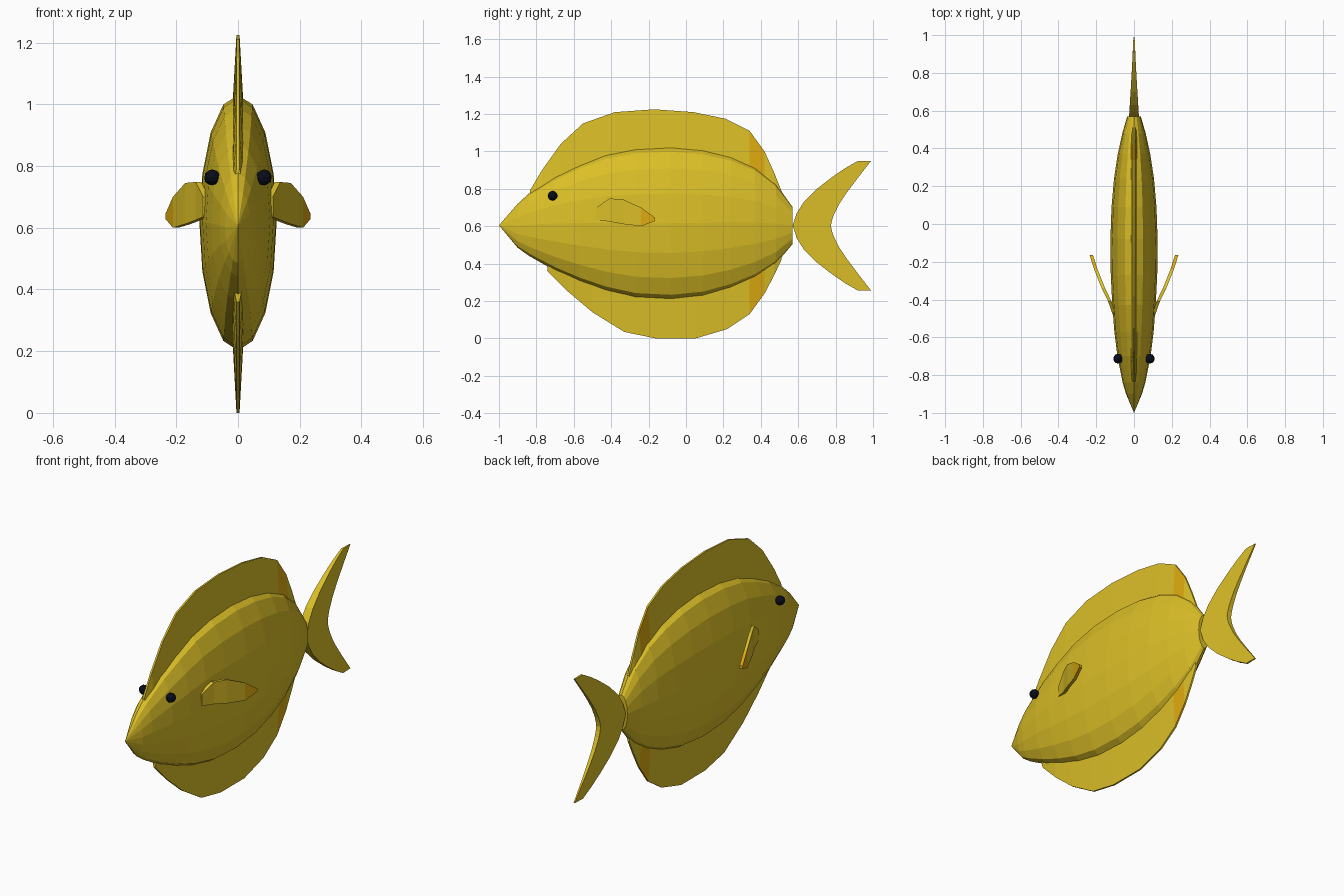
import bpy, bmesh, math

if "Cube" in bpy.data.objects:
    bpy.data.objects.remove(bpy.data.objects["Cube"])


def material(name, rgb):
    m = bpy.data.materials.new(name)
    m.diffuse_color = (*rgb, 1)
    m.use_nodes = True
    m.node_tree.nodes["Principled BSDF"].inputs["Base Color"].default_value = m.diffuse_color
    return m


yellow = material("golden_yellow", (0.71, 0.52, 0.020))
amber = material("amber", (0.73, 0.40, 0.005))
black = material("eye_black", (0.003, 0.004, 0.010))


def finish(name, bm, mats):
    bmesh.ops.recalc_face_normals(bm, faces=bm.faces)
    me = bpy.data.meshes.new(name)
    bm.to_mesh(me)
    bm.free()
    for m in mats:
        me.materials.append(m)
    ob = bpy.data.objects.new(name, me)
    bpy.context.collection.objects.link(ob)
    return ob


def fin(name, cols, thick_a, thick_b, is_amber):
    """Thin solid from columns (xa, ya, za, xb, yb, zb); half thickness per edge."""
    bm = bmesh.new()
    rings = []
    for xa, ya, za, xb, yb, zb in cols:
        ta, tb = thick_a(ya), thick_b(yb)
        rings.append([bm.verts.new(p) for p in (
            (xa - ta, ya, za), (xb - tb, yb, zb), (xb + tb, yb, zb), (xa + ta, ya, za))])
    for r, s in zip(rings, rings[1:]):
        for i in range(4):
            j = (i + 1) % 4
            f = bm.faces.new((r[i], r[j], s[j], s[i]))
            f.material_index = int(is_amber(f.calc_center_median().y))
    bm.faces.new(rings[0])
    bm.faces.new(rings[-1][::-1])
    return finish(name, bm, [yellow, amber])


# Body: sixteen-sided rings (y, top, bottom, half width) from nose to tail root
body_rings = [
    (-0.90, .720, .485, .042), (-0.84, .775, .442, .060), (-0.70, .868, .362, .088),
    (-0.57, .932, .302, .104), (-0.43, .988, .250, .115), (-0.27, 1.020, .212, .123),
    (-0.08, 1.030, .202, .125), (0.09, 1.015, .220, .119), (0.24, .978, .264, .106),
    (0.37, .920, .322, .086), (0.48, .830, .398, .062), (0.57, .702, .505, .036)]
SIDES = 16
bm = bmesh.new()
nose = bm.verts.new((0, -1, .605))
prev = None
for y, top, bottom, w in body_rings:
    ring = []
    for k in range(SIDES):
        a = 2 * math.pi * k / SIDES
        ring.append(bm.verts.new((w * math.cos(a), y,
                    (top + bottom) / 2 + (top - bottom) / 2 * math.sin(a))))
    for k in range(SIDES):
        j = (k + 1) % SIDES
        bm.faces.new((prev[k], prev[j], ring[j], ring[k]) if prev
                     else (nose, ring[j], ring[k]))
    prev = ring
bm.faces.new(prev)
finish("body", bm, [yellow])


def body_edge(y, side):
    """Height of the body's top (side 1) or bottom (side 2) at y."""
    for r, s in zip(body_rings, body_rings[1:]):
        if r[0] <= y <= s[0]:
            return r[side] + (s[side] - r[side]) * (y - r[0]) / (s[0] - r[0])


# Dorsal and ventral fins: outer outline, rooted inside the body
dorsal = [(-.835, .79), (-.77, .90), (-.67, 1.04), (-.55, 1.15), (-.38, 1.21),
          (-.17, 1.225), (.04, 1.21), (.21, 1.175), (.34, 1.11), (.42, 1.0),
          (.47, .89), (.51, .79)]
ventral = [(-.74, .36), (-.63, .25), (-.50, .14), (-.33, .035), (-.16, 0), (.05, 0),
           (.22, .05), (.34, .13), (.42, .24), (.47, .335), (.51, .42)]
for name, outline, side, sink in (("dorsal_fin", dorsal, 1, -.05),
                                  ("ventral_fin", ventral, 2, .05)):
    cols = [(0, y, body_edge(y, side) + sink, 0, y, z) for y, z in outline]
    fin(name, cols, lambda y: .019, lambda y: .005, lambda y: .34 < y < .43)

# Tail fin: crescent, thick at the root and thin at the tips
half = [(.92, .95, .99, .95), (.85, .91, .92, .86), (.78, .862, .86, .78),
        (.70, .80, .82, .72), (.63, .73, .79, .66), (.592, .67, .78, .63)]
MID = .603
tail = half + [(.57, MID, .775, MID)] + [
    (a, 2 * MID - b, c, 2 * MID - d) for a, b, c, d in reversed(half)]


def taper(y):
    return .003 + .023 * ((1 - y) / .43) ** 1.2


fin("tail_fin", [(0, a, b, 0, min(c, 1), d) for a, b, c, d in tail],
    taper, taper, lambda y: y > .93)

# Pectoral fins: bowed outward (x, y, bottom, top); eyes mirrored with them
pectoral = [(.104, -.48, .635, .70), (.128, -.41, .625, .748), (.162, -.34, .612, .745),
            (.202, -.24, .600, .70), (.226, -.165, .628, .645)]
for s, label in ((1, "right"), (-1, "left")):
    fin("pectoral_fin_" + label, [(s * x, y, lo, s * x, y, hi) for x, y, lo, hi in pectoral],
        lambda y: .009, lambda y: .009, lambda y: y > -.23)
    bm = bmesh.new()
    bmesh.ops.create_icosphere(bm, subdivisions=2, radius=.026)
    bmesh.ops.translate(bm, vec=(s * .084, -.713, .763), verts=bm.verts)
    finish("eye_" + label, bm, [black])
